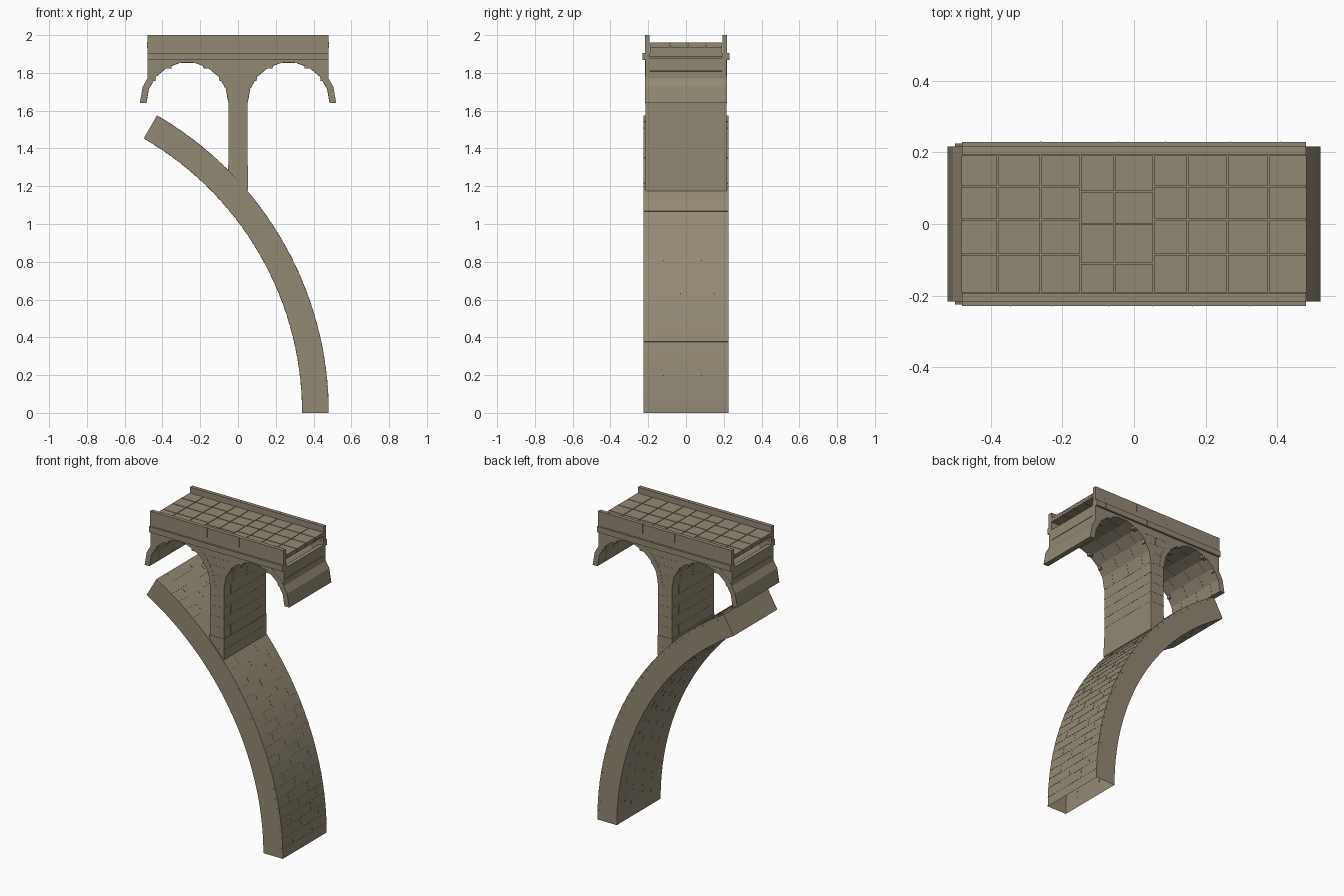
import bpy, bmesh, math, random
from mathutils import Matrix, Vector

random.seed(4)
if "Cube" in bpy.data.objects:
    bpy.data.objects.remove(bpy.data.objects["Cube"], do_unlink=True)

# One weathered stone colour throughout
COLOUR = (0.29, 0.25, 0.174, 1)
stone = bpy.data.materials.new("weathered stone")
stone.use_nodes = True
stone.diffuse_color = COLOUR
bsdf = stone.node_tree.nodes["Principled BSDF"]
bsdf.inputs["Base Color"].default_value = COLOUR
bsdf.inputs["Roughness"].default_value = 0.9


def finish(name, bm):
    bmesh.ops.recalc_face_normals(bm, faces=bm.faces)
    me = bpy.data.meshes.new(name)
    bm.to_mesh(me)
    bm.free()
    me.materials.append(stone)
    bpy.context.collection.objects.link(bpy.data.objects.new(name, me))


def box(bm, lo, hi):
    lo, hi = Vector(lo), Vector(hi)
    mat = Matrix.Translation((lo + hi) / 2) @ Matrix.Diagonal((*(hi - lo), 1))
    bmesh.ops.create_cube(bm, size=1, matrix=mat)


def strip(bm, centre, size, tilt=0):
    """Thin mortar plate, turned about y by tilt."""
    mat = (Matrix.Translation(centre) @ Matrix.Rotation(-tilt, 4, "Y")
           @ Matrix.Diagonal((*size, 1)))
    bmesh.ops.create_cube(bm, size=1, matrix=mat)


def prism(bm, outline, y0, y1):
    """Extrude an xz outline along y."""
    face = bm.faces.new([bm.verts.new((x, y0, z)) for x, z in outline])
    out = bmesh.ops.extrude_face_region(bm, geom=[face])
    bmesh.ops.translate(bm, vec=(0, y1 - y0, 0),
                        verts=[v for v in out["geom"] if isinstance(v, bmesh.types.BMVert)])


def arc(cx, cz, r, start, end, n):
    return [(cx + r * math.cos(math.radians(start + (end - start) * i / n)),
             cz + r * math.sin(math.radians(start + (end - start) * i / n)))
            for i in range(n + 1)]


T = 0.002    # mortar plate thickness
W = 0.003    # mortar width

# Large leaning half arch, open underneath at its foot
CX, R_IN, R_OUT, HALF = -1.338, 1.678, 1.818, 0.225
bm = bmesh.new()
prism(bm, arc(CX, 0, R_OUT, 0, 60, 30) + arc(CX, 0, R_IN, 60, 0, 30), -HALF, HALF)
foot = [f for f in bm.faces if all(abs(v.co.z) < 1e-5 for v in f.verts)]
bmesh.ops.delete(bm, geom=foot, context="FACES_ONLY")
finish("great_arch", bm)

# Mortar of the great arch: courses outside, staggered short joints on both faces
bm = bmesh.new()
for i in range(1, 30):
    a = math.radians(2 * i)
    c, s = math.cos(a), math.sin(a)
    strip(bm, (CX + R_OUT * c, 0, R_OUT * s), (T, 2 * HALF, W), a)
    for side in (-1, 1):
        strip(bm, (CX + (R_OUT - 0.01) * c, side * HALF, (R_OUT - 0.01) * s), (0.02, T, W), a)
    b = math.radians(2 * i + 1)
    ys = (-0.12, 0.08) if i % 2 else (-0.03, 0.15)
    for r in (R_OUT, R_IN):
        rr = r * math.cos(math.radians(1))
        for y in ys:
            strip(bm, (CX + rr * math.cos(b), y, rr * math.sin(b)), (T, W, 0.045), b)
finish("great_arch_mortar", bm)

# Pillar and its footing course
PX, PY, SPRING = 0.05, 0.215, 1.64
bm = bmesh.new()
box(bm, (-PX, -PY, 1.14), (PX, PY, 1.87))
box(bm, (-PX, -0.19, 1.87), (PX, 0.19, 1.945))
finish("pillar", bm)
bm = bmesh.new()
box(bm, (-PX - 0.003, -PY - 0.003, 1.18), (PX + 0.003, PY + 0.003, 1.24))
box(bm, (-PX - 0.002, -PY - 0.002, 1.24), (PX + 0.002, PY + 0.002, 1.31))
finish("pillar_footing", bm)

bm = bmesh.new()
for i in range(1, 6):
    z = 1.31 + i * 0.066
    for side in (-1, 1):
        strip(bm, (side * PX, 0, z), (T, 2 * PY, W))
        strip(bm, (0, side * PY, z), (2 * PX, T, W))
        for y in ((-0.145, 0.145) if i % 2 else (0,)):
            strip(bm, (side * PX, y, z - 0.033), (T, W, 0.066))
finish("pillar_mortar", bm)

# Two small vault rings springing from the pillar
AX, A_IN, A_OUT, SEG = 0.268, 0.2175, 0.252, 9
rings, marks = bmesh.new(), bmesh.new()
for side in (-1, 1):
    cx = side * AX
    prism(rings, arc(cx, SPRING, A_OUT, 0, 180, SEG) + arc(cx, SPRING, A_IN, 180, 0, SEG),
          -0.216, 0.216)
    for i in range(SEG):
        a = math.radians(180 * (i + 0.5) / SEG)
        r = A_IN * math.cos(math.radians(90 / SEG))
        for y in ((-0.07, 0.08) if i % 2 else (-0.13, 0.01, 0.14)):
            strip(marks, (cx + r * math.cos(a), y, SPRING + r * math.sin(a)), (T, W, 0.07), a)
finish("vault_rings", rings)
finish("vault_mortar", marks)

# Spandrel walls with stepped lower edges, one on each long side
steps = [(0.212, 1.74), (0.185, 1.757), (0.17, 1.757), (0.165, 1.79),
         (0.125, 1.822), (0.085, 1.822), (0.08, 1.86)]
edge = [(AX + d, z) for d, z in steps] + [(AX - d, z) for d, z in reversed(steps)]
outline = [(0.48, 1.88)] + edge + [(0.05, SPRING), (-0.05, SPRING)]
outline += [(-x, z) for x, z in reversed(edge)] + [(-0.48, 1.88)]
bm = bmesh.new()
for y0, y1 in ((-PY, -0.19), (0.19, PY)):
    prism(bm, outline, y0, y1)
finish("spandrel_walls", bm)

# End walls closing the space over the vaults up to the ledge, in two courses
bm = bmesh.new()
for s in (-1, 1):
    for z0, z1 in ((1.765, 1.808), (1.811, 1.88)):
        box(bm, (min(s * 0.455, s * 0.48), -0.19, z0), (max(s * 0.455, s * 0.48), 0.19, z1))
finish("end_walls", bm)

# String course ledge and parapet walls
ledge, parapet = bmesh.new(), bmesh.new()
for s in (-1, 1):
    box(ledge, (-0.48, min(s * 0.19, s * 0.229), 1.868), (0.48, max(s * 0.19, s * 0.229), 1.905))
    box(parapet, (-0.48, min(s * 0.192, s * 0.217), 1.905), (0.48, max(s * 0.192, s * 0.217), 2))
finish("ledges", ledge)
finish("parapets", parapet)

# Mortar of the ledges, parapets and spandrels
bm = bmesh.new()
for s in (-1, 1):
    x = -0.48
    while True:
        x += random.uniform(0.1, 0.25)
        if x > 0.46:
            break
        strip(bm, (x, s * 0.229, 1.886), (W, T, 0.037))
        strip(bm, (x, s * 0.223, 1.905), (W, 0.012, T))
    for x in (-0.4, -0.07, 0.16, 0.41):
        strip(bm, (x, s * 0.217, 1.97), (W, T, 0.06))
        strip(bm, (x, s * 0.2045, 2 - T / 2 + 0.0004), (W, 0.025, T))
    for z, half in ((1.82, 0.09), (1.77, 0.07), (1.71, 0.05)):
        strip(bm, (0, s * PY, z), (2 * half, T, W))
    strip(bm, (0.015, s * PY, 1.795), (W, T, 0.05))
finish("wall_mortar", bm)

# Paved deck: thin bed with separate slabs above and below it
bm = bmesh.new()
box(bm, (-0.48, -0.192, 1.944), (0.48, 0.192, 1.955))
finish("deck_bed", bm)
bm = bmesh.new()
xs = [-0.483, -0.38, -0.26, -0.15, -0.055, 0.055, 0.15, 0.26, 0.375, 0.483]
g = 0.002
for i in range(len(xs) - 1):
    cuts = (0.09, 0, -0.11) if i in (3, 4) else (0.105, 0.012, -0.085)
    ys = (0.193, *cuts, -0.193)
    for top, low in zip(ys, ys[1:]):
        box(bm, (xs[i] + g, low + g, 1.95), (xs[i + 1] - g, top - g, 1.962))
        box(bm, (xs[i] + g, low + g, 1.935), (xs[i + 1] - g, top - g, 1.946))
finish("deck_slabs", bm)
